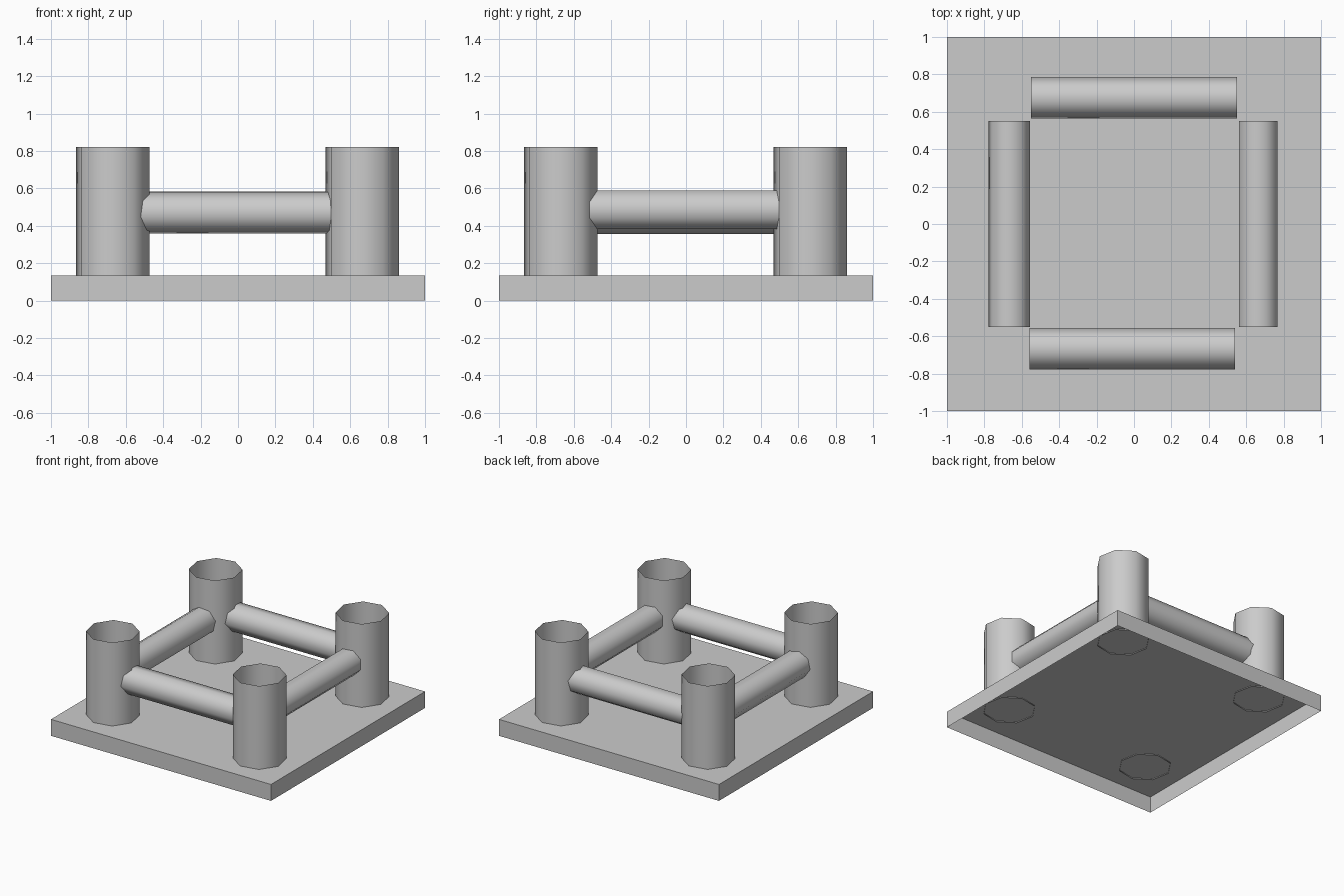
import bpy, bmesh
from math import radians, pi
from mathutils import Matrix

if "Cube" in bpy.data.objects:
    bpy.data.objects.remove(bpy.data.objects["Cube"])


def finish(name, bm, smooth):
    mesh = bpy.data.meshes.new(name)
    bm.to_mesh(mesh)
    bm.free()
    for p in mesh.polygons:
        p.use_smooth = smooth
    obj = bpy.data.objects.new(name, mesh)
    bpy.context.collection.objects.link(obj)
    return obj


def tube(name, radius, length, centre, phase=0.0, tilt=Matrix()):
    """Open-ended eight-sided tube along z, then tilted and moved."""
    bm = bmesh.new()
    bmesh.ops.create_cone(bm, cap_ends=False, segments=8, radius1=radius,
                          radius2=radius, depth=length)
    # create_cone starts on an axis, so phase is the angle of the first corner
    m = Matrix.Translation(centre) @ tilt @ Matrix.Rotation(radians(phase), 4, 'Z')
    bm.transform(m)
    return finish(name, bm, True)


# Base plate, open underneath
H = 0.135
bm = bmesh.new()
bmesh.ops.create_cube(bm, size=1,
                      matrix=Matrix.Translation((0, 0, H / 2)) @ Matrix.Diagonal((2, 2, H, 1)))
bm.normal_update()
bottom = [f for f in bm.faces if f.normal.z < -0.9]
bmesh.ops.delete(bm, geom=bottom, context='FACES_ONLY')
finish("base_plate", bm, False)

# Four hollow corner posts
Z0, Z1 = 0.127, 0.82
for side_y, sy in (("front", -1), ("back", 1)):
    for side_x, sx in (("left", -1), ("right", 1)):
        tube(f"{side_y}_{side_x}_post", 0.2, Z1 - Z0,
             (sx * 0.667 - 0.002, sy * 0.667 - 0.002, (Z0 + Z1) / 2), -11.5)

# Four rails joining the posts
along_x = Matrix.Rotation(pi / 2, 4, 'Y')
along_y = Matrix.Rotation(pi / 2, 4, 'X')
tube("front_rail", 0.113, 1.1, (-0.01, -0.668, 0.47), 11, along_x)
tube("back_rail", 0.112, 1.1, (0, 0.675, 0.474), 11, along_x)
tube("left_rail", 0.113, 1.1, (-0.666, 0, 0.466), 11, along_y)
tube("right_rail", 0.111, 1.1, (0.665, 0, 0.485), 22.5, along_y)
